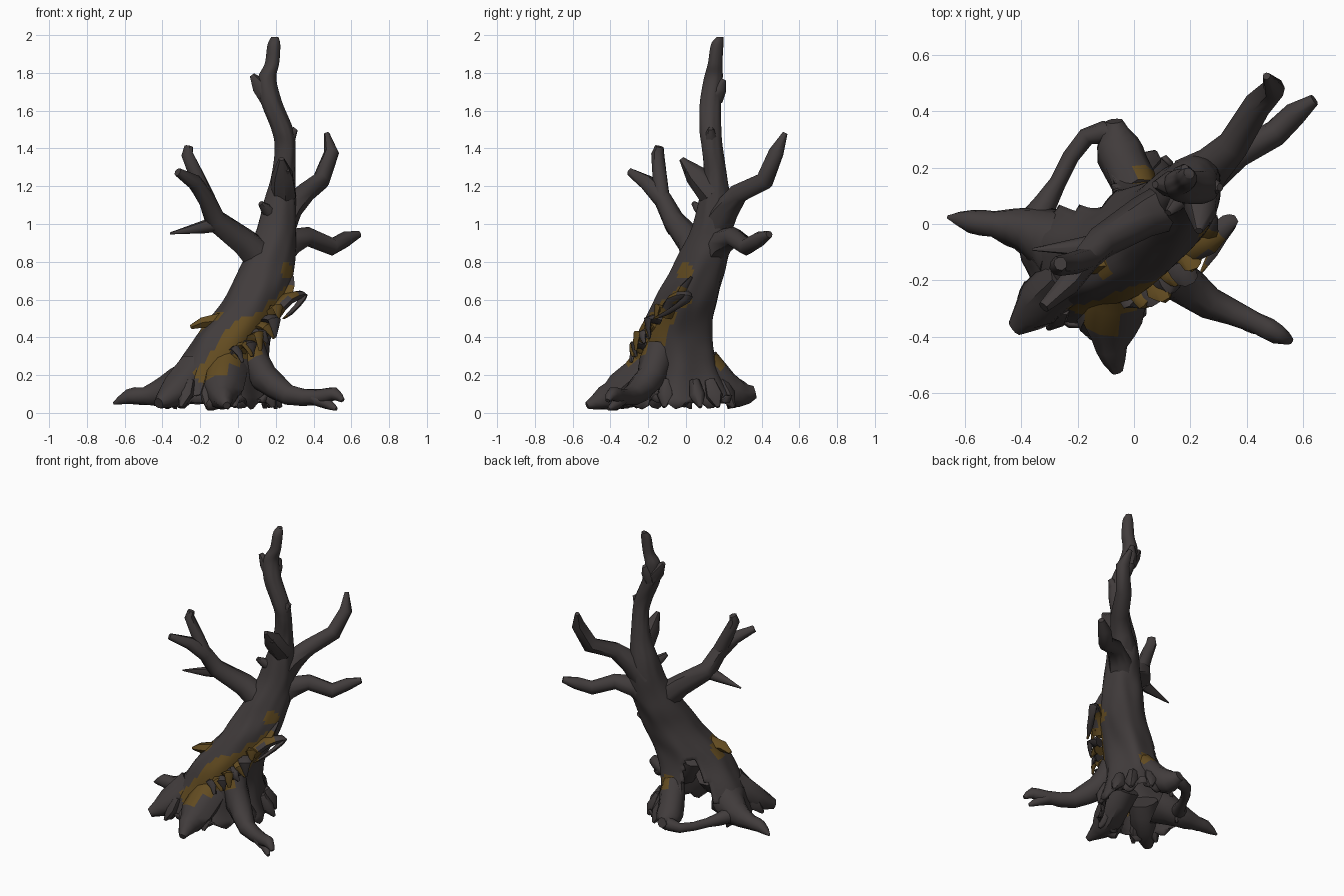
import bpy, bmesh, math, random
from mathutils import Vector as V, noise

if "Cube" in bpy.data.objects:
    bpy.data.objects.remove(bpy.data.objects["Cube"])

random.seed(4)


def material(name, rgb):
    m = bpy.data.materials.new(name)
    m.diffuse_color = (*rgb, 1)
    m.use_nodes = True
    m.node_tree.nodes["Principled BSDF"].inputs["Base Color"].default_value = m.diffuse_color
    return m


BARK = material("dark_bark", (0.053, 0.045, 0.045))
MOSS = material("brown_moss", (0.125, 0.072, 0.015))

# Moss patches: centre and radius
PATCHES = [((-.17, -.3, .2), .055), ((-.09, -.29, .27), .075), ((-.02, -.27, .35), .1),
           ((.06, -.23, .42), .1), ((.14, -.18, .45), .09), ((.2, -.12, .53), .07),
           ((-.19, -.1, .48), .065), ((.25, 0, .75), .05), ((.24, -.04, .6), .06),
           ((.03, .16, .28), .045), ((-.12, -.16, .52), .05)]


def spline(rows, steps):
    """Catmull-Rom through rows of numbers."""
    out = []
    n = len(rows)
    for i in range(n - 1):
        a, b, c, d = (rows[max(0, min(n - 1, i + k))] for k in (-1, 0, 1, 2))
        for s in range(steps):
            t = s / steps
            out.append([.5 * (2 * q + (r - p) * t + (2 * p - 5 * q + 4 * r - e) * t * t
                              + (3 * q - p - 3 * r + e) * t ** 3)
                        for p, q, r, e in zip(a, b, c, d)])
    out.append(list(rows[-1]))
    return out


def mossy(c):
    k = 1 + .35 * noise.noise(c * 14)
    return int(any((c - V(p)).length < r * k for p, r in PATCHES))


def finish(bm, name, moss=None):
    bmesh.ops.recalc_face_normals(bm, faces=bm.faces[:])
    me = bpy.data.meshes.new(name)
    for f in bm.faces:
        f.material_index = mossy(f.calc_center_median()) if moss is None else moss
    bm.to_mesh(me)
    bm.free()
    me.materials.append(BARK)
    me.materials.append(MOSS)
    me.shade_smooth()
    me.set_sharp_from_angle(angle=math.radians(50))
    ob = bpy.data.objects.new(name, me)
    bpy.context.collection.objects.link(ob)
    return ob


def skin(bm, rings, caps=(True, True)):
    n = len(rings[0])
    vs = [[bm.verts.new(p) for p in r] for r in rings]
    for a, b in zip(vs, vs[1:]):
        for i in range(n):
            bm.faces.new((a[i], a[(i + 1) % n], b[(i + 1) % n], b[i]))
    if caps[0]:
        bm.faces.new(vs[0][::-1])
    if caps[1]:
        bm.faces.new(vs[-1])


def limb(name, rows, sides=8, steps=1, rough=.08, flat=1.0, moss=None):
    """Tapered tube; each row is x, y, z, radius."""
    rows = spline(rows, steps)
    pts = [V(r[:3]) for r in rows]
    rings, u = [], None
    for i, p in enumerate(pts):
        t = (pts[min(i + 1, len(pts) - 1)] - pts[max(i - 1, 0)]).normalized()
        if u is None:
            u = t.cross(V((0, 0, 1)))
            if u.length < .1:
                u = V((1, 0, 0))
        u = (u - t * u.dot(t)).normalized()
        w = t.cross(u)
        ring = []
        for k in range(sides):
            a = math.tau * k / sides
            r = max(rows[i][3], .004) * (1 + random.uniform(-rough, rough))
            q = p + (u * math.cos(a) + w * math.sin(a) * flat) * r
            q.z = max(q.z, .012)
            ring.append(q)
        rings.append(ring)
    bm = bmesh.new()
    skin(bm, rings)
    return finish(bm, name, moss)


# Leaning trunk: centre x, y, z, radius along the lean, radius across it
TRUNK = [(-.1, -.06, .06, .33, .26), (-.09, -.06, .2, .28, .22), (-.025, -.06, .4, .22, .172),
         (.09, 0, .6, .185, .15), (.165, .08, .8, .15, .125), (.2, .13, .95, .118, .105),
         (.22, .15, 1.1, .09, .085), (.24, .155, 1.25, .063, .062), (.25, .14, 1.4, .052, .058),
         (.235, .13, 1.5, .056, .058), (.175, .13, 1.65, .056, .056), (.155, .145, 1.77, .05, .048),
         (.18, .155, 1.85, .036, .04), (.19, .165, 1.95, .032, .034), (.195, .18, 1.99, .016, .02)]
SIDES = 56
rings = []
for j, (cx, cy, z, a, b) in enumerate(spline(TRUNK, 9)):
    ring = []
    for k in range(SIDES):
        th = math.tau * k / SIDES
        rib = 1 + .05 * math.sin(6 * th + 2 * z) * max(0, 1 - z)
        rib += .07 * noise.noise(V((2 * math.cos(th), 2 * math.sin(th), 6 * z)))
        d, r = a * math.cos(th) * rib, b * math.sin(th) * rib
        dz = .04 * math.sin(9 * th) if j == 0 else 0
        ring.append(V((cx + (d - r) * .7071, cy + (d + r) * .7071, z + dz)))
    rings.append(ring)
bm = bmesh.new()
skin(bm, rings, (False, True))
# Hollow arch at the back left
hollow = []
for f in bm.faces:
    c = f.calc_center_median()
    d, r = (c.x + c.y) * .7071, (c.y - c.x) * .7071
    if r > .03 and c.z < .44 and abs(d + .07 - .15 * c.z) < .16 - .27 * c.z:
        hollow.append(f)
bmesh.ops.delete(bm, geom=hollow, context='FACES')
trunk = finish(bm, "trunk")
wall = trunk.modifiers.new("bark_wall", 'SOLIDIFY')
wall.thickness = .018
wall.offset = -1

# Branches
limb("left_branch", [(.14, .07, .8, .095), (.03, .02, .91, .075), (-.12, -.07, 1.02, .058),
                     (-.165, -.12, 1.13, .05), (-.23, -.21, 1.22, .04), (-.32, -.295, 1.275, .022)])
limb("left_branch_upper_twig", [(-.165, -.125, 1.13, .045), (-.22, -.14, 1.26, .04),
                                (-.27, -.15, 1.37, .034), (-.262, -.14, 1.41, .024)])
limb("left_branch_lower_twig", [(-.09, -.06, 1.01, .045), (-.18, -.08, .985, .035), (-.36, -.09, .95, .005)])
limb("right_lower_branch", [(.19, .12, .82, .095), (.27, .18, .9, .072), (.37, .25, .93, .052),
                            (.5, .32, .88, .05), (.57, .39, .92, .04), (.64, .44, .945, .02)])
limb("right_upper_branch", [(.21, .15, .98, .095), (.28, .21, 1.08, .068), (.35, .28, 1.16, .055),
                            (.44, .42, 1.23, .05), (.495, .48, 1.38, .04), (.47, .525, 1.48, .014)])

# Broken stubs on the trunk
STUBS = [((.24, .14, 1.16), (.23, -.025, 1.345), .075), ((.24, .13, 1.2), (.26, .0, 1.29), .05),
         ((.18, .1, 1.05), (.12, .04, 1.11), .035), ((.17, .14, 1.66), (.075, .14, 1.79), .055),
         ((.24, .13, 1.42), (.305, .13, 1.505), .045), ((.17, .15, 1.66), (.18, .2, 1.765), .045)]
for i, (p, q, r) in enumerate(STUBS):
    m = V(p).lerp(V(q), .55)
    limb(f"stub_{i + 1}", [(*p, r), (*m, r * .8), (*q, .014)], 7)

# Roots
ROOTS = {
    "right_root": [(.06, -.14, .34, .08), (.14, -.19, .19, .08), (.27, -.28, .095, .055),
                   (.43, -.35, .085, .04), (.51, -.39, .1, .035), (.555, -.415, .065, .012)],
    "right_root_fork": [(.4, -.34, .08, .038), (.47, -.37, .05, .03), (.52, -.41, .02, .01)],
    "front_root": [(-.06, -.18, .26, .11), (-.08, -.34, .12, .1), (-.08, -.44, .075, .06), (-.06, -.525, .04, .02)],
    "front_root_side": [(-.06, -.34, .1, .06), (-.12, -.39, .06, .045), (-.16, -.36, .03, .02)],
    "left_front_root": [(-.22, -.18, .22, .1), (-.33, -.28, .11, .085), (-.42, -.37, .05, .03)],
    "left_root": [(-.26, -.08, .16, .12), (-.38, -.02, .11, .085), (-.5, 0, .09, .048),
                  (-.58, .01, .085, .042), (-.66, .025, .05, .006)],
    "back_root": [(.02, .1, .28, .07), (-.03, .2, .15, .085), (-.06, .29, .1, .07), (-.07, .365, .11, .032)],
    "back_cross_root": [(-.34, .03, .1, .05), (-.27, .15, .08, .03), (-.17, .31, .08, .034), (-.06, .32, .1, .045)],
}
for name, rows in ROOTS.items():
    limb(name, rows, 10, 2, .1)

# Ragged root spikes around the foot
for i, th in enumerate((-.1, .35, .8, 2.9, 3.4, 3.85, 4.3, 5.2, 5.8)):
    d, r = math.cos(th), math.sin(th)

    def foot(k, z, rad):
        a, b = .33 * k * d, .26 * k * r
        return (-.1 + (a - b) * .7071, -.06 + (a + b) * .7071, z, rad)
    k = random.uniform(1.05, 1.16)
    limb(f"root_spike_{i + 1}", [foot(.86, .17, .03), foot(.98, .09, .045), foot(k, .03, .01)], 7, 1, .1)

# Hanging fungus and peeling moss on the front right
limb("fungus_loop", [(.19, -.1, .52, .05), (.26, -.06, .6, .045), (.335, .005, .625, .03),
                     (.34, 0, .6, .024), (.28, -.1, .53, .018), (.24, -.17, .5, .006)], 7, 2, .15, .7)
limb("fungus_stem", [(.25, -.04, .6, .04), (.275, -.01, .67, .025), (.29, .03, .72, .008)], 6, 1, .2, .7)
for i in range(8):
    t = i / 7
    p = V((-.03, -.24, .31)).lerp(V((.19, -.11, .53)), t) + V((.02, -.03, -.02)) * math.sin(t * math.pi)
    q = p + V((random.uniform(0, .03), random.uniform(-.06, -.03), random.uniform(0, .04)))
    e = q + V((random.uniform(0, .04), random.uniform(-.02, .02), random.uniform(-.1, -.05)))
    limb(f"peeling_moss_{i + 1}", [(*p, .05), (*q, .032), (*e, .01)], 6, 2, .2, .6, i % 2)
limb("left_moss_lump", [(-.1, -.12, .49, .05), (-.19, -.14, .48, .035), (-.25, -.13, .455, .014)], 6, 1, .2, .8, 1)
